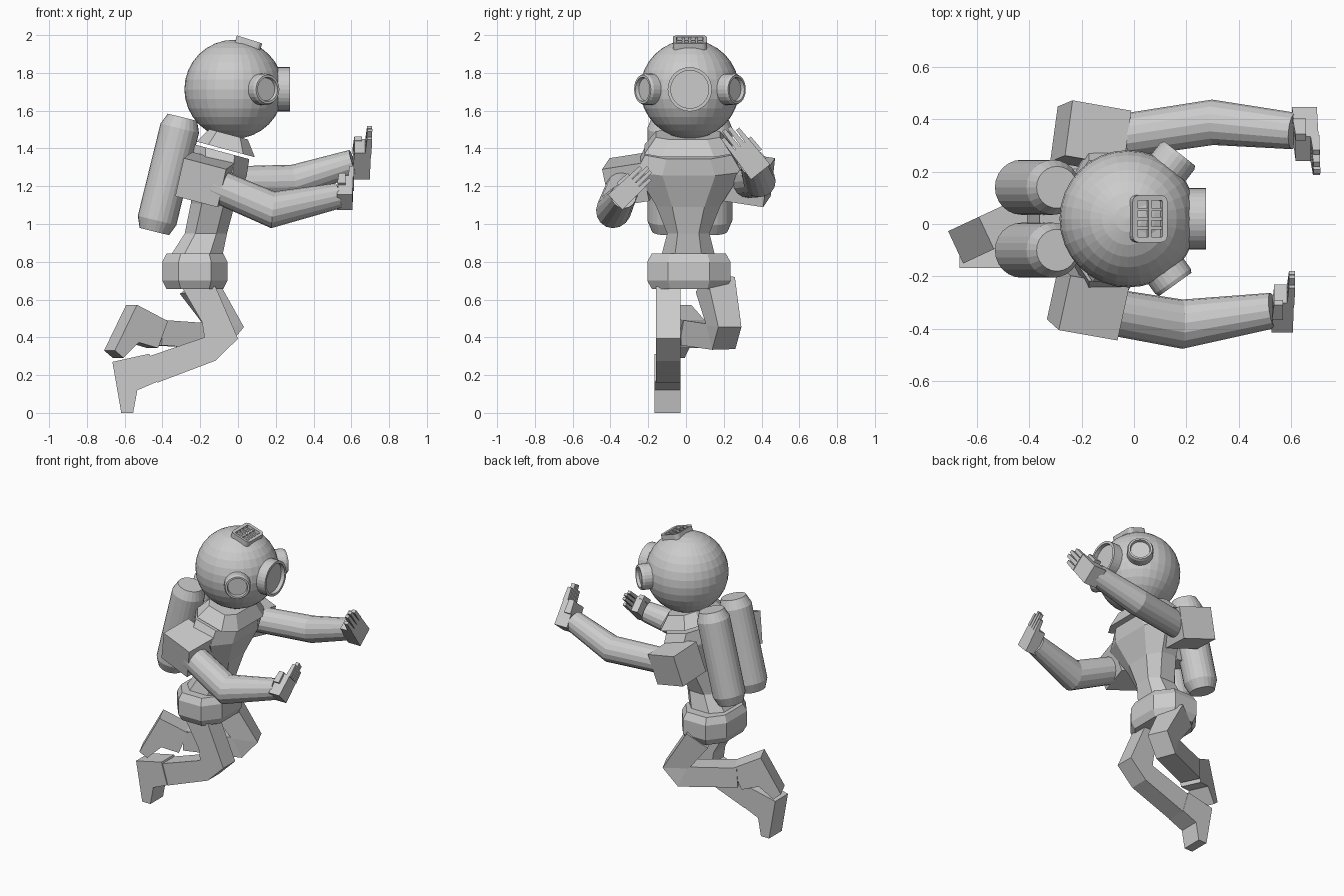
import bpy, bmesh
from math import cos, sin, pi, radians
from mathutils import Vector as V, Matrix as M

if "Cube" in bpy.data.objects:
    bpy.data.objects.remove(bpy.data.objects["Cube"])


def finish(name, bm):
    bmesh.ops.recalc_face_normals(bm, faces=bm.faces)
    me = bpy.data.meshes.new(name)
    bm.to_mesh(me)
    bm.free()
    ob = bpy.data.objects.new(name, me)
    bpy.context.collection.objects.link(ob)
    return ob


def skin(name, rings):
    """Closed skin through equal-length rings of points."""
    bm = bmesh.new()
    vs = [[bm.verts.new(p) for p in r] for r in rings]
    n = len(rings[0])
    for a, b in zip(vs, vs[1:]):
        for i in range(n):
            j = (i + 1) % n
            bm.faces.new((a[i], a[j], b[j], b[i]))
    bm.faces.new(vs[0])
    bm.faces.new(vs[-1])
    return finish(name, bm)


def lathe(name, profile, origin, axis, n):
    q = V(axis).to_track_quat('Z', 'Y')
    skin(name, [[V(origin) + q @ V((r * cos(2 * pi * i / n), r * sin(2 * pi * i / n), h))
                 for i in range(n)] for r, h in profile])


def limb(name, path, radii, n, ref, phase=0.0):
    """Tube with mitred joints."""
    pts = [V(p) for p in path]
    rings = []
    for k, (c, r) in enumerate(zip(pts, radii)):
        d = (c - pts[k - 1] if k else pts[1] - c).normalized()
        nx = (pts[k + 1] - c).normalized() if k < len(pts) - 1 else d
        t = (d + nx).normalized()
        s = (V(ref) - d * d.dot(V(ref))).normalized()
        u = d.cross(s)
        ring = []
        for i in range(n):
            a = 2 * pi * i / n + phase
            o = (s * cos(a) + u * sin(a)) * r
            ring.append(c + o - d * (o.dot(t) / d.dot(t)))
        rings.append(ring)
    return skin(name, rings)


def octagon(cx, cy, cz, hx, hy, tilt=0, k=0.5):
    base = [(1, -k), (1, k), (k, 1), (-k, 1), (-1, k), (-1, -k), (-k, -1), (k, -1)]
    a = radians(tilt)
    return [V((cx + x * hx * cos(a), cy + y * hy, cz - x * hx * sin(a))) for x, y in base]


def prism(name, pts, y0, y1, mat=M()):
    return skin(name, [[mat @ V((x, y, z)) for x, z in pts] for y in (y0, y1)])


def add_box(bm, size, mat, taper=1.0):
    """Box resting on local z = 0, narrowed toward the top."""
    for v in bmesh.ops.create_cube(bm, size=1)['verts']:
        f = taper if v.co.z > 0 else 1
        v.co = mat @ V((v.co.x * size[0] * f, v.co.y * size[1] * f, (v.co.z + .5) * size[2]))


# Helmet
head = V((-.022, .02, 1.713))
bm = bmesh.new()
bmesh.ops.create_uvsphere(bm, u_segments=32, v_segments=16, radius=.262,
                          matrix=M.Translation(head))
finish("helmet", bm)

# Front and side portholes with raised rims
lathe("front_porthole", [(.117, .2), (.117, .297), (.1, .297), (.1, .27)], head, (1, 0, 0), 32)
for side, axis, d in (("left", (.62, .79, 0), .317), ("right", (.58, -.81, 0), .308)):
    lathe(side + "_porthole", [(.083, .2), (.083, d - .015), (.076, d), (.064, d), (.06, d - .02)],
          head, axis, 24)

# Top hatch with grille
hatch = M.Translation(head) @ M.Rotation(radians(17.5), 4, 'Y')
bm = bmesh.new()
add_box(bm, (.14, .18, .05), hatch @ M.Translation((0, 0, .227)))
up = hatch.to_3x3() @ V((0, 0, 1))
bmesh.ops.bevel(bm, geom=[e for e in bm.edges
                if abs((e.verts[0].co - e.verts[1].co).normalized().dot(up)) > .9],
                offset=.025, segments=3, affect='EDGES', profile=.5)
bm.normal_update()
top = max(bm.faces, key=lambda f: f.calc_center_median().dot(up))
bmesh.ops.inset_individual(bm, faces=[top], thickness=.02)
bmesh.ops.translate(bm, verts=top.verts, vec=-up * .002)
bmesh.ops.inset_individual(bm, faces=[top], thickness=.001)
bmesh.ops.translate(bm, verts=top.verts, vec=-up * .02)
finish("hatch_frame", bm)
bm = bmesh.new()
add_box(bm, (.012, .145, .02), hatch @ M.Translation((0, 0, .253)))
for y in (-.035, 0, .035):
    add_box(bm, (.105, .012, .02), hatch @ M.Translation((0, y, .252)))
finish("hatch_grille", bm)

# Collar, torso, belt
skin("collar", [octagon(-.065, .01, 1.395, .16, .23, 15, .6),
                octagon(-.05, .01, 1.475, .105, .17, 15, .6)])
skin("torso", [octagon(-.225, .012, .82, .14, .145),
               octagon(-.17, .012, .95, .112, .112),
               octagon(-.135, .012, 1.1, .115, .17, 5),
               octagon(-.10, .015, 1.29, .15, .28, 13),
               octagon(-.095, .012, 1.385, .16, .23, 15)])
skin("belt", [octagon(-.228, .015, .655, .15, .195),
              octagon(-.228, .015, .70, .172, .22),
              octagon(-.228, .015, .80, .172, .22),
              octagon(-.228, .015, .845, .15, .195)])

# Air tanks and the bracket between them
low, high = V((-.443, 0, .96)), V((-.294, 0, 1.565))
length = (high - low).length
for side, y in (("left", .14), ("right", -.1)):
    lathe(side + "_tank", [(.08, 0), (.105, .06), (.105, length - .06), (.08, length)],
          low + V((0, y, 0)), high - low, 24)
lean = M.Translation((-.33, .02, 1.15)) @ M.Rotation(radians(13.9), 4, 'Y')
bm = bmesh.new()
add_box(bm, (.16, .2, .2), lean)
finish("tank_bracket", bm)

# Shoulder blocks
for side, c, roll in (("left", (-.165, .335, 1.235), -9), ("right", (-.175, -.3, 1.235), 9)):
    bm = bmesh.new()
    rot = (M.Rotation(radians(-10), 4, 'Z') @ M.Rotation(radians(14.5), 4, 'Y')
           @ M.Rotation(radians(roll), 4, 'X'))
    add_box(bm, (.235, .215, .21), M.Translation(c) @ rot @ M.Translation((0, 0, -.105)))
    finish(side + "_shoulder", bm)

# Arms
limb("left_arm", [(-.12, .325, 1.22), (.3, .388, 1.228), (.61, .355, 1.325)],
     (.083, .086, .07), 16, (0, 1, 0))
limb("right_arm", [(-.12, -.33, 1.205), (.185, -.382, 1.075), (.53, -.33, 1.15)],
     (.088, .093, .068), 16, (0, 1, 0))


# Hands: palm, four fingers and a thumb
def hand(name, base, direction, scale, thumb):
    d = V(direction).normalized()
    x = V((1, 0, 0))
    y = d.cross(x)
    m = M.Translation(base) @ M((x, y, d)).transposed().to_4x4() @ M.Scale(scale, 4)
    bm = bmesh.new()
    add_box(bm, (.095, .13, .175), m, .92)
    for i, ln in enumerate((.1, .13, .125, .09)):
        add_box(bm, (.035, .028, ln), m @ M.Translation((.03, (i - 1.5) * .031, .165)), .75)
    add_box(bm, (.05, .04, .09), m @ M.Translation((-.025, thumb * .06, .09)), .8)
    finish(name, bm)


hand("left_hand", (.65, .395, 1.275), (.06, -.62, .785), 1.0, 1)
hand("right_hand", (.565, -.375, 1.115), (.05, .72, .69), .86, -1)

# Right leg and boot, drawn in side profile
prism("right_leg", [(-.3, .67), (-.12, .67), (0, .393), (-.12, .276), (-.427, .16),
                    (-.47, .3), (-.178, .4), (-.19, .48)], -.16, -.03)
boot = [(-.665, .27), (-.47, .313), (-.427, .165), (-.533, .12), (-.555, 0), (-.618, 0)]
prism("right_boot", boot, -.167, -.028)

# Left leg, and the same boot turned to follow it
limb("left_leg", [(-.215, .155, .68), (-.075, .2, .46), (-.12, .185, .405), (-.43, .035, .425)],
     (.115, .095, .095, .095), 4, (-.42, .9, 0), pi / 4)
turn = (M.Translation((-.425, .03, .415)) @ M.Rotation(radians(25), 4, 'Z')
        @ M.Rotation(radians(38), 4, 'Y') @ M.Translation((.448, 0, -.24)))
prism("left_boot", boot, -.068, .068, turn)
